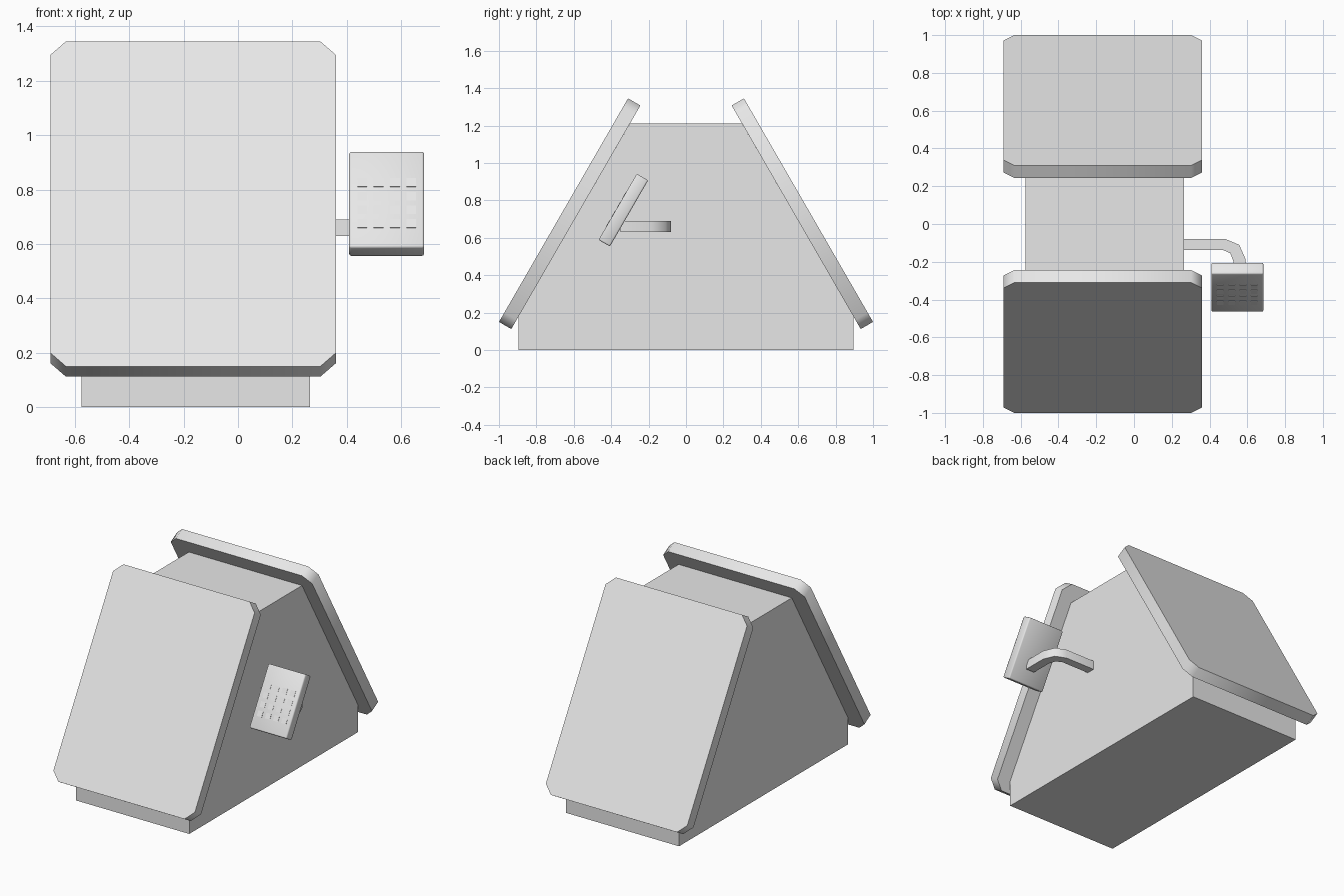
import bpy, bmesh, math
from mathutils import Matrix, Vector

default = bpy.data.objects.get("Cube")
if default:
    bpy.data.objects.remove(default, do_unlink=True)

grey = bpy.data.materials.new("light_grey")
grey.use_nodes = True
grey.diffuse_color = (0.8, 0.8, 0.8, 1)
grey.node_tree.nodes["Principled BSDF"].inputs["Base Color"].default_value = (0.8, 0.8, 0.8, 1)


def prism(name, outline, depth, matrix, smooth_angle=0, bevel=0):
    """Extrude an outline symmetrically about its plane and place it."""
    bm = bmesh.new()
    base = bm.faces.new([bm.verts.new((u, v, -depth / 2)) for u, v in outline])
    top = bmesh.ops.extrude_face_region(bm, geom=[base])["geom"]
    moved = [g for g in top if isinstance(g, bmesh.types.BMVert)]
    bmesh.ops.translate(bm, verts=moved, vec=(0, 0, depth))
    if bevel:
        bmesh.ops.bevel(bm, geom=bm.edges[:], offset=bevel, segments=2,
                        profile=0.5, affect='EDGES')
    bm.transform(matrix)
    bmesh.ops.recalc_face_normals(bm, faces=bm.faces)
    for f in bm.faces:
        f.smooth = smooth_angle > 0
    mesh = bpy.data.meshes.new(name)
    bm.to_mesh(mesh)
    bm.free()
    if smooth_angle:
        mesh.set_sharp_from_angle(angle=math.radians(smooth_angle))
    mesh.materials.append(grey)
    obj = bpy.data.objects.new(name, mesh)
    bpy.context.collection.objects.link(obj)
    return obj


def rect(w, h, u=0, v=0):
    return [(u + a * w / 2, v + b * h / 2) for a, b in ((-1, -1), (1, -1), (1, 1), (-1, 1))]


def chamfered(w, h, c):
    a, b = w / 2, h / 2
    return [(-a + c, -b), (a - c, -b), (a, -b + c), (a, b - c),
            (a - c, b), (-a + c, b), (-a, b - c), (-a, -b + c)]


def sloped(x, y, z):
    """Place a plate leaning back, its face towards the front."""
    return Matrix.Translation((x, y, z)) @ Matrix.Rotation(math.radians(60), 4, 'X')


CENTRE = -0.165

# Body: tapering side profile extruded across the width
half = [(0.895, 0), (0.895, 0.18), (0.3, 1.21)]
profile = half + [(-y, z) for y, z in reversed(half)]
side_frame = Matrix(((0, 0, 1, CENTRE - 0.155 + 0.165), (1, 0, 0, 0), (0, 1, 0, 0), (0, 0, 0, 1)))
side_frame[0][3] = -0.155
prism("body", profile, 0.84, side_frame)

# Front and back sloping panels
front = sloped(CENTRE, -0.622, 0.7285)
pivot = Matrix.Translation((CENTRE, 0, 0))
turn = pivot @ Matrix.Rotation(math.pi, 4, 'Z') @ pivot.inverted()
board = chamfered(1.05, 1.38, 0.057)
prism("front_panel", board, 0.076, front, 50)
prism("back_panel", board, 0.076, turn @ front, 50)

# Bent arm that carries the keypad
arm = [(0.25, -0.08), (0.485, -0.08), (0.557, -0.11), (0.59, -0.185), (0.59, -0.35),
       (0.527, -0.35), (0.527, -0.2), (0.51, -0.155), (0.47, -0.137), (0.25, -0.137)]
prism("keypad_arm", arm, 0.06, Matrix.Translation((0, 0, 0.66)), 50)

# Keypad with a grid of raised keys
pad = sloped(0.547, -0.335, 0.7475)
prism("keypad", rect(0.276, 0.408), 0.07, pad, 100, bevel=0.008)
on_face = pad @ Matrix.Translation((0, 0, 0.035))
for row in range(4):
    for col in range(4):
        key = rect(0.036, 0.036, (col - 1.5) * 0.06, -0.104 + row * 0.058)
        prism(f"key_{row + 1}_{col + 1}", key, 0.004, on_face)
